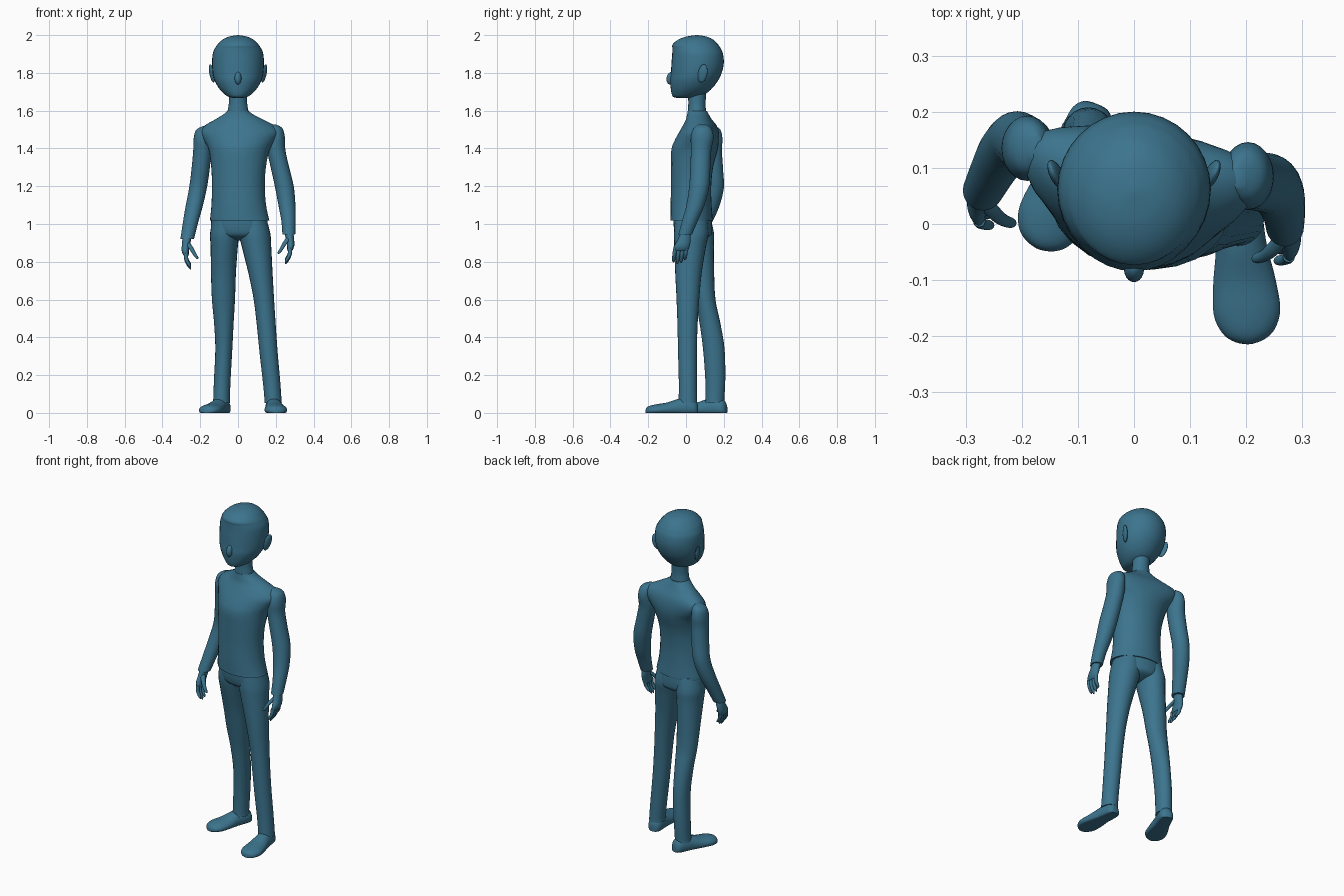
import bpy, bmesh, math
from mathutils import Vector, Matrix

mat = bpy.data.materials.new("slate teal")
mat.diffuse_color = (0.045, 0.175, 0.27, 1)
SIDES = 24


def finish(name, bm, angle=50):
    bmesh.ops.recalc_face_normals(bm, faces=bm.faces)
    me = bpy.data.meshes.new(name)
    bm.to_mesh(me)
    bm.free()
    me.materials.append(mat)
    me.polygons.foreach_set("use_smooth", [True] * len(me.polygons))
    me.set_sharp_from_angle(angle=math.radians(angle))
    ob = bpy.data.objects.new(name, me)
    bpy.context.collection.objects.link(ob)
    return ob


def smooth_path(rows, steps=4):
    """Catmull-Rom interpolation through rows of numbers."""
    out = []
    n = len(rows)
    for i in range(n - 1):
        p0, p1, p2, p3 = rows[max(i - 1, 0)], rows[i], rows[i + 1], rows[min(i + 2, n - 1)]
        for k in range(steps):
            t = k / steps
            out.append([0.5 * (2 * b + (c - a) * t + (2 * a - 5 * b + 4 * c - d) * t * t
                               + (3 * b - a - 3 * c + d) * t ** 3)
                        for a, b, c, d in zip(p0, p1, p2, p3)])
    return out + [list(rows[-1])]


def skin(name, rings):
    """Bridge rings of points and cap both ends."""
    bm = bmesh.new()
    vs = [[bm.verts.new(p) for p in r] for r in rings]
    n = len(vs[0])
    for a, b in zip(vs, vs[1:]):
        for i in range(n):
            j = (i + 1) % n
            bm.faces.new((a[i], a[j], b[j], b[i]))
    bm.faces.new(vs[0])
    bm.faces.new(vs[-1])
    return finish(name, bm)


def loft(name, rows, yaw=0, sides=SIDES):
    """Stack of level ellipses: x, y, z, half width, half depth, backward bend of the sides."""
    rows = [tuple(r) + (0,) * (6 - len(r)) for r in rows]
    c, s = math.cos(math.radians(yaw)), math.sin(math.radians(yaw))
    rings = []
    for x, y, z, rx, ry, bend in smooth_path(rows):
        ring = []
        for i in range(sides):
            a = 2 * math.pi * i / sides
            u = rx * math.cos(a)
            v = ry * math.sin(a) + bend * math.cos(a) ** 2
            ring.append((x + u * c - v * s, y + u * s + v * c, z))
        rings.append(ring)
    return skin(name, rings)


def ball(name, loc, size, rot=(0, 0, 0)):
    bm = bmesh.new()
    bmesh.ops.create_uvsphere(bm, u_segments=20, v_segments=12, radius=1)
    m = Matrix.Translation(loc)
    for ang, axis in zip(rot, "XYZ"):
        m = m @ Matrix.Rotation(math.radians(ang), 4, axis)
    bm.transform(m @ Matrix.Diagonal((*size, 1)))
    return finish(name, bm, 180)


# Head: z, half width, front y, back y
head = [(1.667, .02, -.045, .03), (1.673, .05, -.067, .06), (1.69, .075, -.076, .105),
        (1.72, .102, -.081, .14), (1.76, .124, -.084, .17), (1.80, .134, -.08, .189),
        (1.85, .137, -.077, .20), (1.90, .134, -.073, .196), (1.93, .122, -.072, .183),
        (1.95, .109, -.071, .17), (1.975, .083, -.043, .145), (1.992, .048, .0, .11),
        (2.0, .004, .055, .063)]
loft("head", [(0, (f + b) / 2, z, w, (b - f) / 2) for z, w, f, b in head], sides=32)
ball("nose", (0, -.08, 1.772), (.018, .023, .034), (-12, 0, 0))
for s in (-1, 1):
    ball("ear", (s * .138, .088, 1.797), (.011, .026, .05), (-12, s * 12, s * -18))

# Neck
loft("neck", [(0, .06, 1.56, .062, .052), (0, .058, 1.61, .053, .047),
              (0, .058, 1.65, .048, .046), (0, .06, 1.73, .05, .05)])

# Shirt body, turned slightly with swept-back shoulders
loft("shirt", [(.01, .03, 1.018, .159, .11), (.008, .03, 1.03, .157, .11), (.004, .027, 1.10, .146, .108),
               (.002, .027, 1.20, .141, .106), (.003, .032, 1.30, .146, .111),
               (.005, .044, 1.39, .162, .122, .01), (.006, .055, 1.44, .190, .116, .025),
               (.006, .065, 1.485, .212, .101, .032), (.004, .069, 1.52, .188, .085, .032),
               (.003, .067, 1.55, .134, .068, .02), (.001, .063, 1.58, .08, .057, .005),
               (0, .06, 1.598, .058, .051)], yaw=-8)

# Sleeves
loft("sleeve", [(.185, .085, 1.528, .012, .02), (.198, .087, 1.508, .036, .046), (.203, .086, 1.46, .045, .06),
                (.203, .08, 1.39, .048, .054), (.222, .076, 1.30, .049, .053), (.245, .07, 1.20, .050, .053),
                (.259, .05, 1.10, .045, .048), (.267, .022, 1.02, .038, .042), (.269, -.004, .945, .034, .036)])
loft("sleeve", [(-.175, .138, 1.518, .012, .02), (-.186, .137, 1.497, .036, .046), (-.19, .135, 1.45, .045, .058),
                (-.189, .136, 1.39, .048, .054), (-.198, .144, 1.29, .048, .052), (-.212, .15, 1.19, .047, .05),
                (-.233, .127, 1.09, .045, .048), (-.253, .092, 1.0, .04, .042), (-.269, .06, .92, .036, .036)])


# Hands: palm, four curled fingers and a thumb hanging from the wrist
def hand(s, wx, wy, wz):
    def part(name, rows, sides=12):
        loft(name, [(wx + s * x, wy + y, wz + z, rx, ry) for x, y, z, rx, ry in rows], sides=sides)
    part("palm", [(0, 0, .01, .024, .026), (.006, -.006, -.03, .022, .034), (.01, -.018, -.065, .019, .041),
                  (.006, -.024, -.088, .014, .039), (.004, -.025, -.094, .006, .03)], 16)
    for i, length in enumerate((.068, .078, .072, .055)):
        y = -.055 + .02 * i
        part("finger", [(.007, y, -.08, .011, .0105), (.004, y - .004, -.085 - length * .4, .0105, .010),
                        (-.010, y - .007, -.085 - length * .8, .009, .009),
                        (-.017, y - .008, -.085 - length, .003, .003)])
    part("thumb", [(.0, -.018, -.022, .014, .014), (-.02, -.04, -.05, .013, .013),
                   (-.036, -.053, -.077, .011, .011), (-.05, -.058, -.1, .009, .009),
                   (-.055, -.059, -.108, .003, .003)])


hand(1, .269, -.003, .95)
hand(-1, -.269, .06, .923)

# Trousers: seat and two legs in a slight stride
loft("trouser_seat", [(.006, .033, 1.04, .147, .1), (.008, .037, .98, .152, .1),
                      (.012, .04, .94, .135, .09), (.012, .04, .92, .07, .05), (.012, .04, .912, .02, .02)], yaw=-8)
loft("trouser_leg", [(.082, .027, 1.03, .068, .085), (.088, .028, .95, .083, .092), (.098, .022, .88, .078, .084),
                     (.119, .013, .74, .064, .07), (.137, .01, .60, .054, .06), (.150, .008, .46, .05, .053),
                     (.162, .008, .32, .048, .05), (.178, .01, .16, .046, .048), (.185, .01, .075, .045, .049),
                     (.186, .01, .052, .046, .050)])
loft("trouser_leg", [(-.066, .045, 1.03, .066, .085), (-.071, .055, .95, .077, .093), (-.073, .062, .88, .072, .085),
                     (-.077, .083, .74, .066, .066), (-.077, .102, .60, .061, .054), (-.075, .126, .48, .052, .055),
                     (-.075, .147, .34, .045, .057), (-.083, .155, .18, .044, .053), (-.087, .153, .075, .044, .05),
                     (-.088, .152, .052, .046, .051)])


# Shoes: distance from ankle, half width, height, flat sole
def shoe(x, y, turn):
    rows = [(-.056, .008, .03), (-.052, .024, .05), (-.035, .038, .072), (.0, .043, .08), (.05, .046, .074),
            (.11, .056, .055), (.165, .060, .046), (.2, .047, .038), (.217, .026, .028), (.223, .004, .014)]
    a = math.radians(turn)
    fwd, side = Vector((math.sin(a), -math.cos(a), 0)), Vector((math.cos(a), math.sin(a), 0))
    rings = []
    for d, w, h in smooth_path(rows):
        ring = []
        for i in range(SIDES):
            t = 2 * math.pi * (i + .5) / SIDES
            z = h * max(0, math.sin(t) + .5) / 1.5
            ring.append(Vector((x, y, z)) + fwd * d + side * (w * math.cos(t)))
        rings.append(ring)
    skin("shoe", rings)


shoe(.187, .008, 5)
shoe(-.087, .162, -22)
